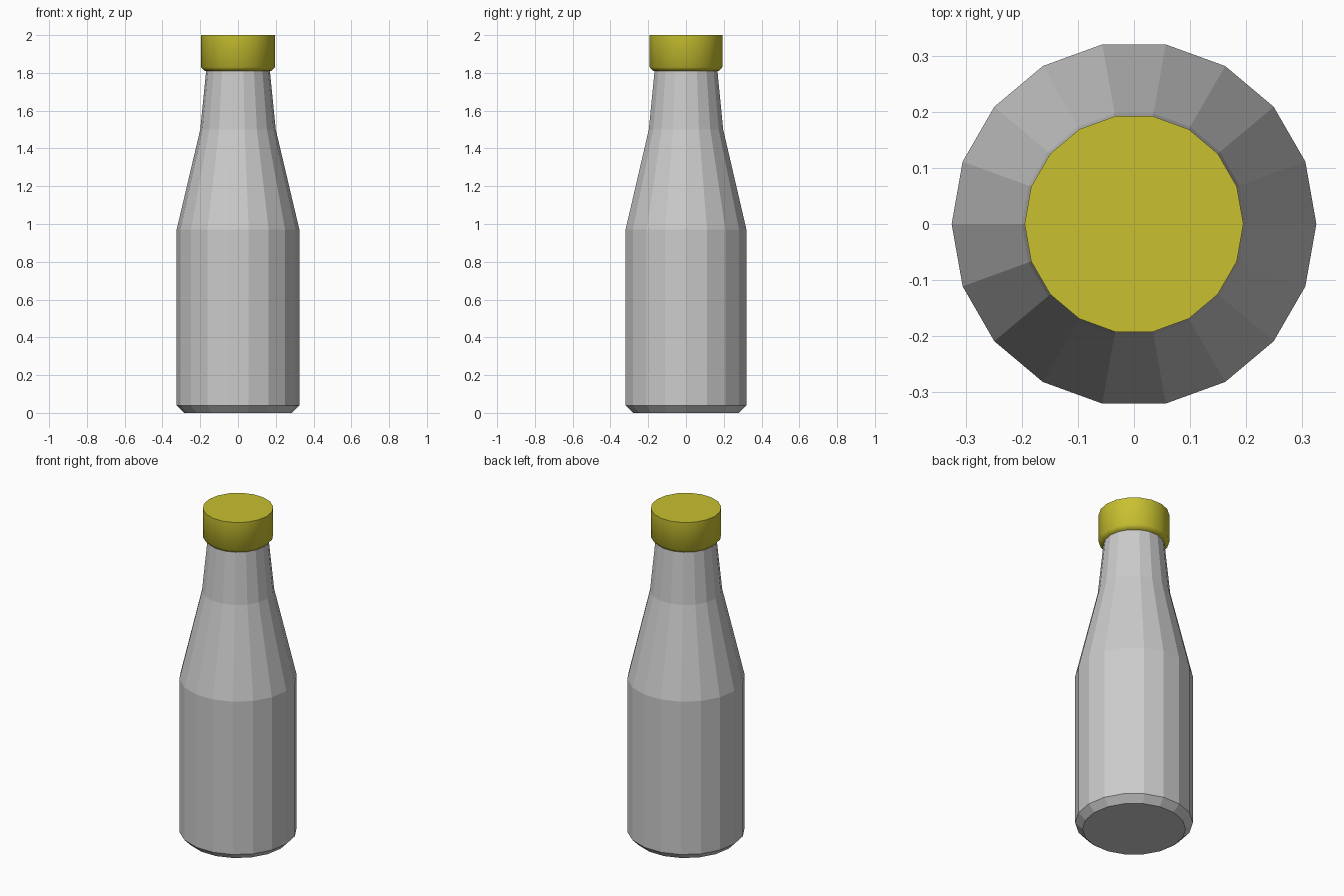
import bpy
import bmesh
from math import cos, sin, radians, tau

SIDES = 18

cube = bpy.data.objects.get("Cube")
if cube:
    bpy.data.objects.remove(cube, do_unlink=True)


def make_material(name, colour):
    mat = bpy.data.materials.new(name)
    mat.use_nodes = True
    mat.diffuse_color = colour
    mat.node_tree.nodes["Principled BSDF"].inputs["Base Color"].default_value = colour
    return mat


def lathe(name, profile, material):
    """Turn a (radius, height) profile into a closed faceted solid."""
    bm = bmesh.new()
    rings = [[bm.verts.new((r * cos(tau * i / SIDES), r * sin(tau * i / SIDES), z))
              for i in range(SIDES)] for r, z in profile]
    for low, high in zip(rings, rings[1:]):
        for i in range(SIDES):
            j = (i + 1) % SIDES
            bm.faces.new((low[i], low[j], high[j], high[i]))
    bm.faces.new(rings[0][::-1])
    bm.faces.new(rings[-1])
    mesh = bpy.data.meshes.new(name)
    bm.to_mesh(mesh)
    bm.free()
    mesh.materials.append(material)
    obj = bpy.data.objects.new(name, mesh)
    bpy.context.collection.objects.link(obj)
    return obj


grey = make_material("grey_glass", (0.6, 0.6, 0.6, 1))
yellow = make_material("yellow_cap", (0.58, 0.53, 0.03, 1))

# Bottle: chamfered foot, straight body, sloping shoulder, tapered neck
lathe("bottle", [(0.285, 0), (0.325, 0.04), (0.325, 0.97),
                 (0.2, 1.5), (0.168, 1.82)], grey)

# Cap: chamfered lower rim, smooth wall, flat top
cap = lathe("cap", [(0.175, 1.81), (0.195, 1.83), (0.195, 2.0)], yellow)
bpy.ops.object.select_all(action="DESELECT")
cap.select_set(True)
bpy.context.view_layer.objects.active = cap
bpy.ops.object.shade_smooth_by_angle(angle=radians(60))
